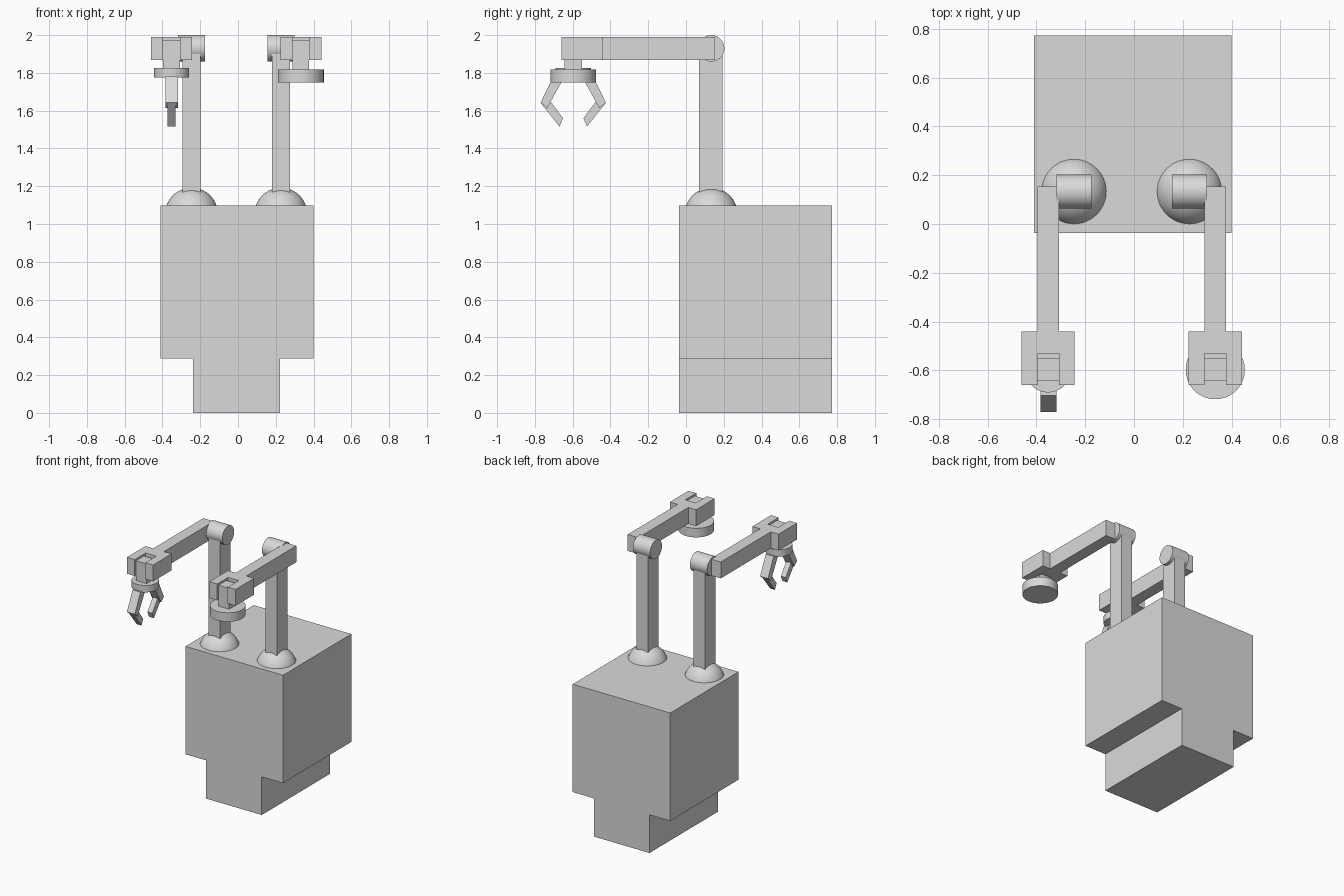
import bpy, bmesh, math
from mathutils import Matrix

if "Cube" in bpy.data.objects:
    bpy.data.objects.remove(bpy.data.objects["Cube"])

grey = bpy.data.materials.new("plain grey")
grey.diffuse_color = (0.7, 0.7, 0.7, 1)
grey.use_nodes = True
grey.node_tree.nodes["Principled BSDF"].inputs["Base Color"].default_value = grey.diffuse_color


def finish(name, bm, smooth=False):
    bmesh.ops.recalc_face_normals(bm, faces=bm.faces)
    mesh = bpy.data.meshes.new(name)
    bm.to_mesh(mesh)
    bm.free()
    mesh.materials.append(grey)
    ob = bpy.data.objects.new(name, mesh)
    bpy.context.collection.objects.link(ob)
    if smooth:
        bpy.ops.object.select_all(action='DESELECT')
        ob.select_set(True)
        bpy.context.view_layer.objects.active = ob
        bpy.ops.object.shade_smooth_by_angle(angle=math.radians(35))
    return ob


def box(name, x, y, z):
    bm = bmesh.new()
    bmesh.ops.create_cube(bm, size=1)
    for v in bm.verts:
        v.co = [(a + b) / 2 + c * (b - a) for (a, b), c in zip((x, y, z), v.co)]
    return finish(name, bm)


def cylinder(name, centre, radius, depth, along_x=False):
    bm = bmesh.new()
    m = Matrix.Translation(centre)
    if along_x:
        m = m @ Matrix.Rotation(math.pi / 2, 4, 'Y')
    bmesh.ops.create_cone(bm, cap_ends=True, segments=64, radius1=radius,
                          radius2=radius, depth=depth, matrix=m)
    return finish(name, bm, True)


def prism(name, outline, axis, lo, hi):
    """Extrude a flat outline along x (axis 0) or z (axis 2)."""
    bm = bmesh.new()
    place = lambda p, t: (t, *p) if axis == 0 else (*p, t)
    face = bm.faces.new([bm.verts.new(place(p, lo)) for p in outline])
    new = bmesh.ops.extrude_face_region(bm, geom=[face])["geom"]
    shift = place((0, 0), hi - lo)
    bmesh.ops.translate(bm, vec=shift,
                        verts=[g for g in new if isinstance(g, bmesh.types.BMVert)])
    return finish(name, bm)


def dome(name, x, y, z, radius, floor):
    bm = bmesh.new()
    bmesh.ops.create_uvsphere(bm, u_segments=48, v_segments=32, radius=radius,
                              matrix=Matrix.Translation((x, y, z)))
    cut = bmesh.ops.bisect_plane(bm, geom=bm.verts[:] + bm.edges[:] + bm.faces[:],
                                 plane_co=(0, 0, floor), plane_no=(0, 0, 1),
                                 clear_inner=True)["geom_cut"]
    bmesh.ops.contextual_create(bm, geom=[g for g in cut if isinstance(g, bmesh.types.BMEdge)])
    return finish(name, bm, True)


# Body: a T-shaped cabinet in one solid
w, e = (-0.41, 0.40), (-0.238, 0.223)
body = [(e[0], 0), (e[1], 0), (e[1], 0.287), (w[1], 0.287),
        (w[1], 1.097), (w[0], 1.097), (w[0], 0.287), (e[0], 0.287)]
bm = bmesh.new()
front = bm.faces.new([bm.verts.new((x, -0.037, z)) for x, z in body])
ext = bmesh.ops.extrude_face_region(bm, geom=[front])["geom"]
bmesh.ops.translate(bm, vec=(0, 0.81, 0),
                    verts=[g for g in ext if isinstance(g, bmesh.types.BMVert)])
finish("body", bm)

# Two arms: shoulder dome, post, elbow joint, forearm, forked head, wrist
GY = -0.597
for side, sx, ax in (("left", -0.246, -0.352), ("right", 0.227, 0.333)):
    dome(side + "_shoulder", sx, 0.133, 1.052, 0.14, 1.09)
    box(side + "_post", (sx - 0.047, sx + 0.047), (0.07, 0.193), (1.1, 1.95))
    cylinder(side + "_elbow", (sx, 0.133, 1.93), 0.07, 0.143, True)
    box(side + "_forearm", (ax - 0.044, ax + 0.044), (-0.44, 0.153), (1.867, 1.99))
    fork = [(-0.109, -0.44), (-0.109, -0.66), (-0.044, -0.66), (-0.044, -0.53),
            (0.044, -0.53), (0.044, -0.66), (0.109, -0.66), (0.109, -0.44)]
    prism(side + "_fork", [(ax + x, y) for x, y in fork], 2, 1.867, 1.99)
    box(side + "_wrist", (ax - 0.044, ax + 0.044), (GY - 0.047, GY + 0.047), (1.81, 1.975))

# Right tool: wide flat disc
cylinder("right_tool_disc", (0.333, GY, 1.784), 0.121, 0.068)

# Left tool: small palm disc with two bent fingers facing each other
cylinder("left_palm_disc", (-0.352, GY, 1.801), 0.093, 0.052)
upper = [(-0.105, 1.782), (-0.173, 1.642), (-0.138, 1.614), (-0.045, 1.782)]
lower = [(-0.173, 1.642), (-0.073, 1.516), (-0.054, 1.56), (-0.117, 1.645)]
for label, s in (("front", 1), ("back", -1)):
    prism(label + "_finger_upper", [(GY + s * y, z) for y, z in upper], 0, -0.384, -0.318)
    prism(label + "_finger_lower", [(GY + s * y, z) for y, z in lower], 0, -0.372, -0.332)
